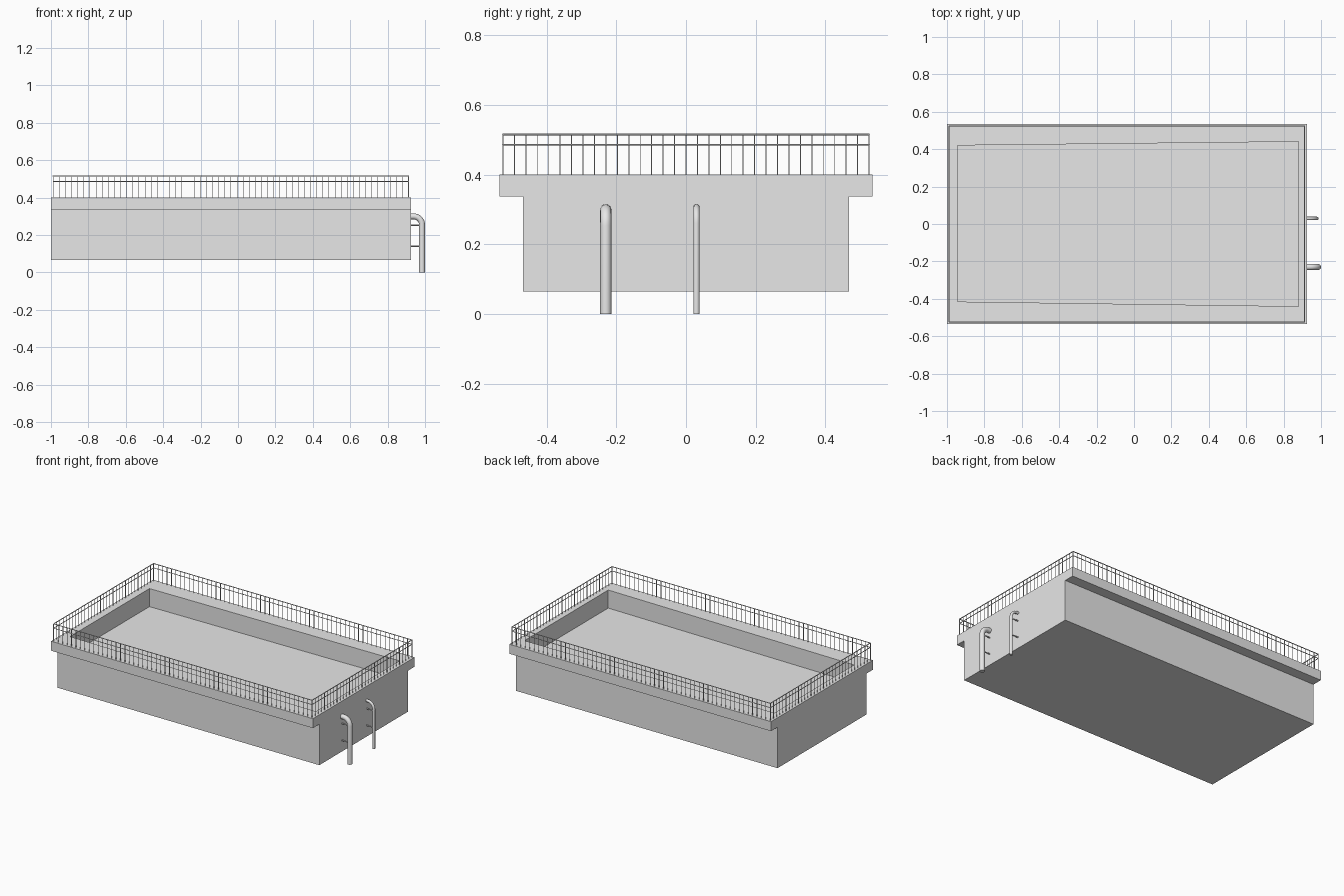
import bpy, bmesh, math
from mathutils import Vector

cube = bpy.data.objects.get("Cube")
if cube:
    bpy.data.objects.remove(cube, do_unlink=True)

grey = bpy.data.materials.new("concrete_grey")
grey.use_nodes = True
grey.diffuse_color = (0.8, 0.8, 0.8, 1)
grey.node_tree.nodes["Principled BSDF"].inputs["Base Color"].default_value = (0.8, 0.8, 0.8, 1)

X0, X1 = -1.0, 0.925          # ends of the tank
BODY_Y, LEDGE_Y = 0.467, 0.535
BASE, LIP, TOP, FLOOR = 0.065, 0.337, 0.40, 0.28


def finish(name, bm):
    bmesh.ops.recalc_face_normals(bm, faces=bm.faces)
    mesh = bpy.data.meshes.new(name)
    bm.to_mesh(mesh)
    bm.free()
    mesh.materials.append(grey)
    obj = bpy.data.objects.new(name, mesh)
    bpy.context.collection.objects.link(obj)
    return obj


def add_box(bm, low, high):
    low, high = Vector(low), Vector(high)
    new = bmesh.ops.create_cube(bm, size=1)["verts"]
    for v in new:
        v.co = (low + high) / 2 + v.co * (high - low)


def add_rod(bm, a, b, radius, sides=8):
    a, b = Vector(a), Vector(b)
    turn = (b - a).to_track_quat('Z', 'Y').to_matrix().to_4x4()
    turn.translation = (a + b) / 2
    bmesh.ops.create_cone(bm, cap_ends=True, segments=sides, radius1=radius,
                          radius2=radius, depth=(b - a).length, matrix=turn)


# Tank: T-shaped section extruded along x, top opened into a shallow basin
bm = bmesh.new()
half = [(BODY_Y, BASE), (BODY_Y, LIP), (LEDGE_Y, LIP), (LEDGE_Y, TOP)]
section = half + [(-y, z) for y, z in reversed(half)]
rings = [[bm.verts.new((x, y, z)) for y, z in section] for x in (X0, X1)]
for ring in rings:
    bm.faces.new(ring)
n = len(section)
top_corner = n // 2 - 1
for i in range(n):
    if i != top_corner:
        j = (i + 1) % n
        bm.faces.new((rings[0][i], rings[0][j], rings[1][j], rings[1][i]))
rim = [rings[0][top_corner], rings[0][top_corner + 1],
       rings[1][top_corner + 1], rings[1][top_corner]]
opening = [(-0.945, 0.42), (-0.945, -0.415), (0.88, -0.44), (0.88, 0.44)]
previous = rim
for z in (TOP, LIP, FLOOR):
    loop = [bm.verts.new((x, y, z)) for x, y in opening]
    for i in range(4):
        j = (i + 1) % 4
        bm.faces.new((previous[i], previous[j], loop[j], loop[i]))
    previous = loop
bm.faces.new(previous)
finish("tank", bm)

# Railing: two rails and a row of slim posts along each side
RAIL_X0, RAIL_X1, RAIL_Y = -0.988, 0.912, 0.525
corners = [Vector((RAIL_X0, -RAIL_Y, 0)), Vector((RAIL_X1, -RAIL_Y, 0)),
           Vector((RAIL_X1, RAIL_Y, 0)), Vector((RAIL_X0, RAIL_Y, 0))]
rails, posts = bmesh.new(), bmesh.new()
for i, start in enumerate(corners):
    end = corners[(i + 1) % 4]
    for z, r in ((0.515, 0.003), (0.486, 0.0025)):
        up = Vector((0, 0, z))
        add_rod(rails, start + up, end + up, r, 6)
    count = round((end - start).length / 0.0325)
    for k in range(count):
        p = start.lerp(end, k / count)
        w = 0.002 if k == 0 else 0.0013
        add_box(posts, (p.x - w, p.y - w, TOP), (p.x + w, p.y + w, 0.515))
finish("railing_rails", rails)
finish("railing_posts", posts)


# Drain pipes: a round tube swept out of the end wall, round a bend and down
def pipe(name, y, radius, x_down):
    bend, z_top = 0.045, 0.315 - radius
    path = [Vector((X1 - 0.01, y, z_top))]
    for k in range(9):
        a = math.pi / 2 * k / 8
        path.append(Vector((x_down - bend + bend * math.sin(a), y,
                            z_top - bend + bend * math.cos(a))))
    path.append(Vector((x_down, y, 0)))
    bm = bmesh.new()
    sides, loops = 16, []
    for k, p in enumerate(path):
        t = (path[min(k + 1, len(path) - 1)] - path[max(k - 1, 0)]).normalized()
        if k == len(path) - 1:
            t = Vector((0, 0, -1))
        side = Vector((0, 1, 0))
        up = t.cross(side)
        loops.append([bm.verts.new(p + radius * (math.cos(q) * side + math.sin(q) * up))
                      for q in (math.tau * s / sides for s in range(sides))])
    for a, b in zip(loops, loops[1:]):
        for s in range(sides):
            e = (s + 1) % sides
            bm.faces.new((a[s], a[e], b[e], b[s]))
    bm.faces.new(loops[0])
    bm.faces.new(loops[-1])
    obj = finish(name, bm)
    bpy.ops.object.select_all(action='DESELECT')
    bpy.context.view_layer.objects.active = obj
    obj.select_set(True)
    bpy.ops.object.shade_smooth_by_angle(angle=math.radians(40))
    # Wall brackets
    bm = bmesh.new()
    for z in (0.14, 0.252):
        add_rod(bm, (X1 - 0.005, y, z), (x_down, y, z), 0.004)
    finish(name + "_brackets", bm)


pipe("large_pipe", -0.23, 0.016, 0.984)
pipe("small_pipe", 0.03, 0.009, 0.978)
